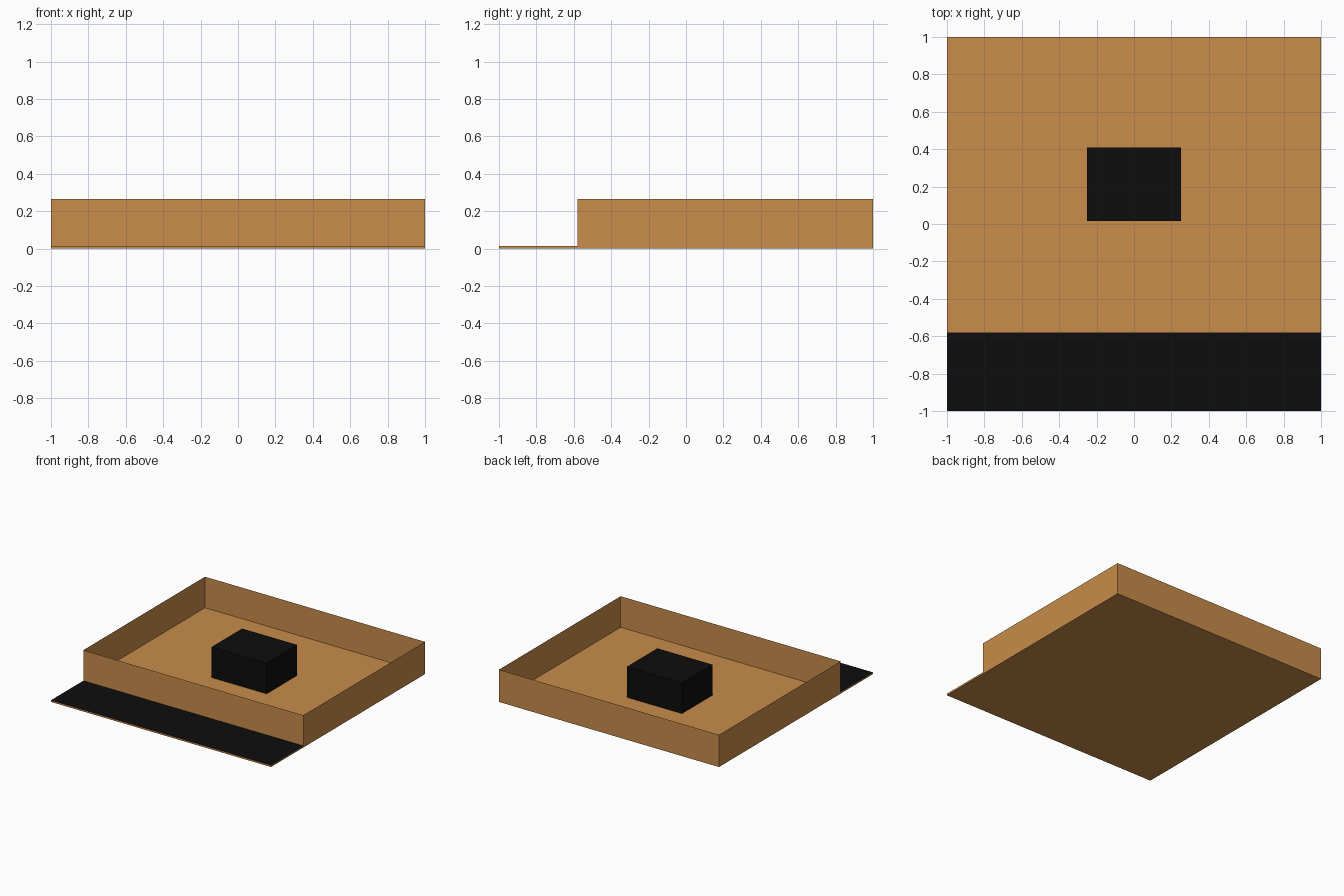
import bpy, bmesh

if "Cube" in bpy.data.objects:
    bpy.data.objects.remove(bpy.data.objects["Cube"])


def material(name, rgb):
    m = bpy.data.materials.new(name)
    m.diffuse_color = (*rgb, 1)
    m.use_nodes = True
    m.node_tree.nodes["Principled BSDF"].inputs["Base Color"].default_value = m.diffuse_color
    return m


tan = material("cardboard tan", (0.578, 0.262, 0.069))
black = material("matte black", (0.004, 0.004, 0.004))


def box(name, x, y, z, mat, side_mat=None, sides_only=False):
    """Axis-aligned box from (min, max) ranges, optionally only its thin side walls."""
    bm = bmesh.new()
    bmesh.ops.create_cube(bm, size=1)
    for v in bm.verts:
        v.co = [r[0] if c < 0 else r[1] for c, r in zip(v.co, (x, y, z))]
    bm.normal_update()
    if sides_only:
        caps = [f for f in bm.faces if abs(f.normal.z) > 0.5]
        bmesh.ops.delete(bm, geom=caps, context='FACES_ONLY')
    me = bpy.data.meshes.new(name)
    me.materials.append(mat)
    if side_mat:
        me.materials.append(side_mat)
        for f in bm.faces:
            f.material_index = 0 if f.normal.z > 0.5 else 1
    bm.to_mesh(me)
    bm.free()
    ob = bpy.data.objects.new(name, me)
    bpy.context.collection.objects.link(ob)
    return ob


# Full square base sheet
box("base_sheet", (-1, 1), (-1, 1), (0, 0.01), tan)
# Black strip along the front of the base
box("front_strip", (-1, 1), (-1, -0.58), (0.01, 0.014), black, tan)
# Thin upright walls of the open tray
box("tray_walls", (-1, 1), (-0.58, 1), (0, 0.265), tan, sides_only=True)
# Slightly raised rectangle on the tray floor
box("floor_panel", (-0.75, 0.75), (-0.38, 0.8), (0.01, 0.013), tan)
# Black block standing on the panel
box("centre_block", (-0.25, 0.25), (0.015, 0.41), (0.012, 0.265), black)
